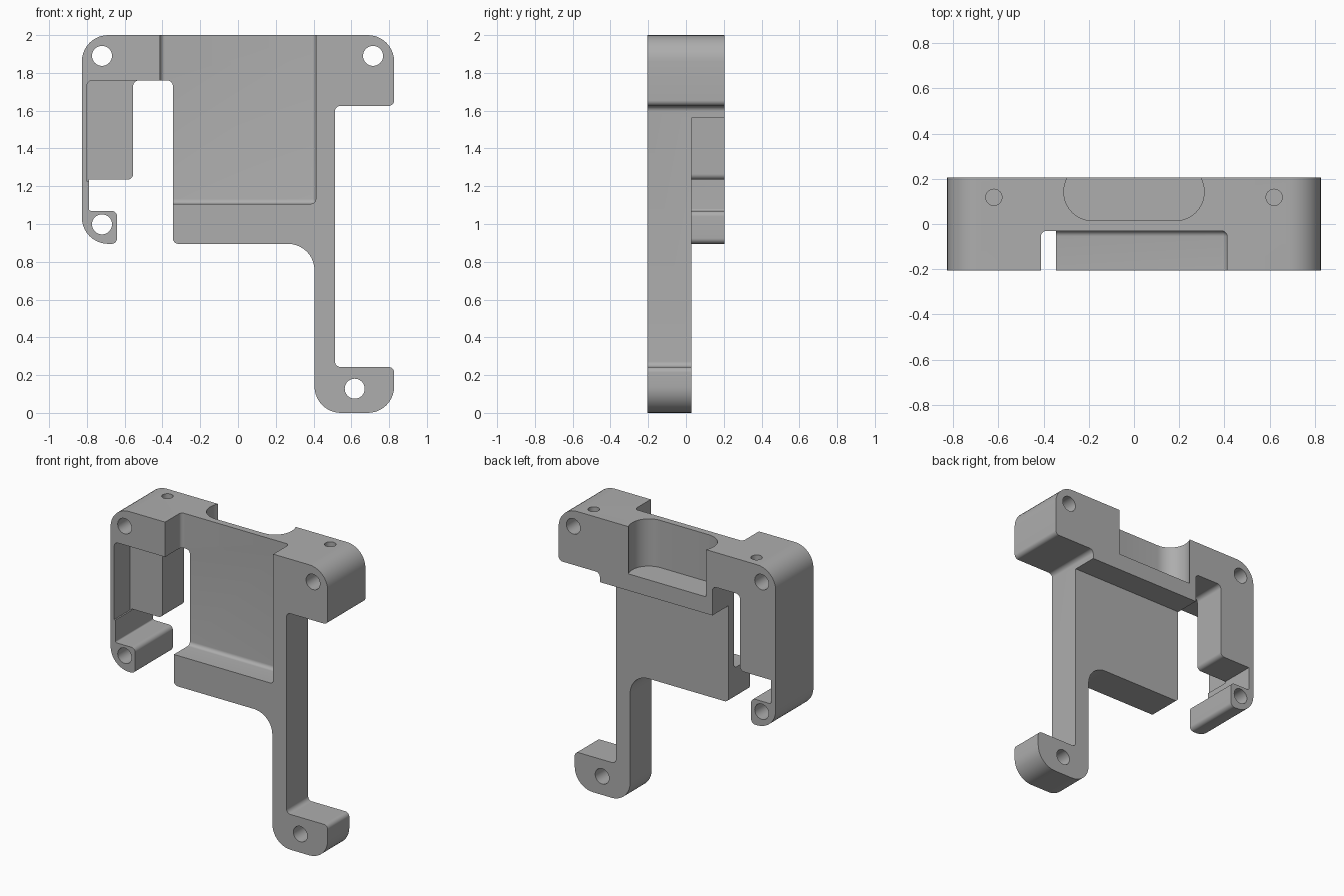
import bpy, bmesh, math
from mathutils import Vector

if "Cube" in bpy.data.objects:
    bpy.data.objects.remove(bpy.data.objects["Cube"], do_unlink=True)

grey = bpy.data.materials.new("plain grey")
grey.use_nodes = True
COLOUR = (0.42, 0.42, 0.42, 1)
grey.diffuse_color = COLOUR
grey.node_tree.nodes["Principled BSDF"].inputs["Base Color"].default_value = COLOUR


def make(name, bm):
    """Turn a closed bmesh into an object with outward faces."""
    bm.normal_update()
    bmesh.ops.recalc_face_normals(bm, faces=bm.faces[:])
    if bm.calc_volume(signed=True) < 0:
        bmesh.ops.reverse_faces(bm, faces=bm.faces[:])
    mesh = bpy.data.meshes.new(name)
    bm.to_mesh(mesh)
    bm.free()
    mesh.materials.append(grey)
    ob = bpy.data.objects.new(name, mesh)
    bpy.context.collection.objects.link(ob)
    return ob


def rounded(corners, steps=10):
    """Turn (a, b, radius) corners into a filleted 2D outline."""
    out = []
    for i, (a, b, r) in enumerate(corners):
        p = Vector((a, b))
        if r == 0:
            out.append(p)
            continue
        u = (Vector(corners[i - 1][:2]) - p).normalized()
        v = (Vector(corners[(i + 1) % len(corners)][:2]) - p).normalized()
        centre = p + (u + v) * r   # all corners are square
        for k in range(steps + 1):
            t = k / steps * math.pi / 2
            out.append(centre - v * r * math.cos(t) - u * r * math.sin(t))
    return out


def prism(name, outline, low, high, axis="y"):
    """Closed prism along y (points are x, z) or z (points are x, y)."""
    bm = bmesh.new()
    rings = []
    for level in (low, high):
        rings.append([bm.verts.new((p.x, level, p.y) if axis == "y" else (p.x, p.y, level))
                      for p in outline])
    start, end = rings
    bm.faces.new(start[::-1])
    bm.faces.new(end)
    for i in range(len(outline)):
        bm.faces.new((start[i - 1], start[i], end[i], end[i - 1]))
    return make(name, bm)


def circle(x, y, r, n=32):
    return [Vector((x + r * math.cos(2 * math.pi * i / n), y + r * math.sin(2 * math.pi * i / n)))
            for i in range(n)]


def box(name, lo, hi, radius=0):
    bm = bmesh.new()
    bmesh.ops.create_cube(bm, size=1)
    for v in bm.verts:
        v.co = [l + (c + 0.5) * (h - l) for c, l, h in zip(v.co, lo, hi)]
    if radius:
        bm.normal_update()
        bmesh.ops.bevel(bm, geom=bm.edges[:], offset=radius, segments=6, profile=0.5, affect="EDGES")
    return make(name, bm)


W, D = 0.827, 0.205
S = 0.03   # small fillet radius

# Bracket body: hook, side block, slot, plate, leg, foot and ears in one outline
bracket = prism("bracket", rounded([
    (-W, 0.895, 0.14), (-0.64, 0.895, S), (-0.64, 1.07, S), (-0.79, 1.07, 0.01),
    (-0.79, 1.235, 0), (-0.555, 1.235, S), (-0.555, 1.76, S), (-0.345, 1.76, S),
    (-0.345, 0.895, S), (0.405, 0.895, 0.14), (0.405, 0, 0.14), (W, 0, 0.14),
    (W, 0.243, S), (0.513, 0.243, S), (0.513, 1.625, S), (W, 1.625, S),
    (W, 2, 0.14), (-W, 2, 0.14)]), -D, D)

cutters = [
    # Thin the plate, leg and foot from behind, leaving the top bar
    box("back_relief", (-0.45, 0.03, -0.2), (1, 0.5, 1.56)),
    # Broad front channel, open at the top
    box("front_channel", (-0.412, -0.5, 1.107), (0.412, -0.03, 2.3), 0.025),
    # Recess in front of the side block
    prism("side_recess", rounded([(-0.8, 1.225, 0), (-0.5, 1.225, 0), (-0.5, 1.76, 0),
                                  (-0.8, 1.76, S)]), -0.5, -0.03),
    # Round-ended cutout in the back of the top bar
    prism("top_cutout", rounded([(-0.31, 0.015, 0.125), (0.31, 0.015, 0.125),
                                 (0.31, 0.27, 0.125), (-0.31, 0.27, 0.125)]), 1.675, 2.2, "z"),
]
# Mounting holes through the depth
for x, z in ((-0.72, 1.89), (0.715, 1.89), (-0.72, 0.998), (0.618, 0.128)):
    cutters.append(prism("mounting_hole", circle(x, z, 0.053), -0.5, 0.5))
# Blind holes in the top
for x in (-0.62, 0.62):
    cutters.append(prism("top_hole", circle(x, 0.118, 0.036), 1.8, 2.2, "z"))

# Carve the body
bpy.ops.object.select_all(action="DESELECT")
bpy.context.view_layer.objects.active = bracket
bracket.select_set(True)
for c in cutters:
    c.hide_render = True
    m = bracket.modifiers.new(c.name, "BOOLEAN")
    m.operation, m.solver, m.object = "DIFFERENCE", "EXACT", c
    bpy.ops.object.modifier_apply(modifier=m.name)
    bpy.data.objects.remove(c, do_unlink=True)

bpy.ops.object.shade_smooth_by_angle(angle=math.radians(30))
